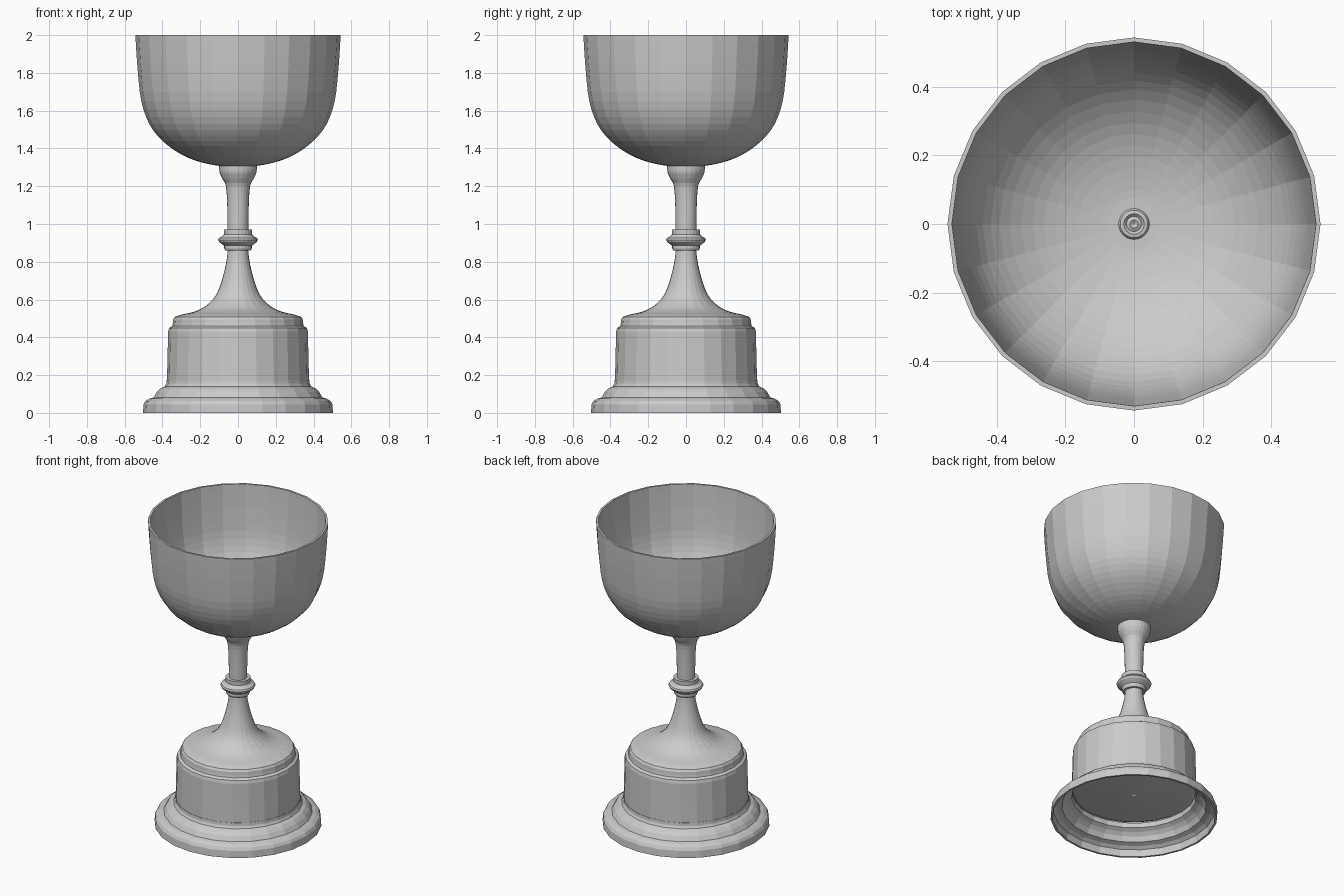
import bpy, bmesh
from math import sin, cos, pi

SIDES = 24


def smooth_path(pts, steps=3):
    """Catmull-Rom resampling of a (radius, z) profile."""
    out = []
    for i in range(len(pts) - 1):
        p0, p1, p2, p3 = pts[max(i - 1, 0)], pts[i], pts[i + 1], pts[min(i + 2, len(pts) - 1)]
        for s in range(steps):
            t = s / steps
            out.append(tuple(
                0.5 * (2 * b + (c - a) * t + (2 * a - 5 * b + 4 * c - d) * t * t
                       + (3 * b - a - 3 * c + d) * t ** 3)
                for a, b, c, d in zip(p0, p1, p2, p3)))
    return out + [pts[-1]]


def lathe(name, profile):
    """Spin a (radius, z) profile, listed with the surface on its right, about z."""
    bm = bmesh.new()
    rings = []
    for r, z in profile:
        if r < 1e-5:
            rings.append([bm.verts.new((0, 0, z))] * SIDES)
        else:
            rings.append([bm.verts.new((r * cos(2 * pi * k / SIDES), r * sin(2 * pi * k / SIDES), z))
                          for k in range(SIDES)])
    for a, b in zip(rings, rings[1:]):
        for k in range(SIDES):
            n = (k + 1) % SIDES
            quad = list(dict.fromkeys((a[k], a[n], b[n], b[k])))
            if len(quad) > 2:
                bm.faces.new(quad)
    mesh = bpy.data.meshes.new(name)
    bm.to_mesh(mesh)
    bm.free()
    obj = bpy.data.objects.new(name, mesh)
    bpy.context.collection.objects.link(obj)
    return obj


# Flared foot: thin moulded skirt, hollow underneath
foot = [(0.37, 0.165), (0.375, 0.135), (0.40, 0.12), (0.42, 0.10), (0.435, 0.07), (0.465, 0.06),
        (0.485, 0.045), (0.49, 0.0), (0.503, 0.0), (0.50, 0.045), (0.49, 0.063), (0.47, 0.075),
        (0.447, 0.082), (0.43, 0.11), (0.41, 0.13), (0.388, 0.14), (0.38, 0.155), (0.378, 0.175),
        (0.36, 0.175)]
lathe("foot", foot)

# Plinth drum with slightly domed underside and stepped shoulder
lathe("plinth", [(0, 0.13), (0.015, 0.14), (0.12, 0.145), (0.25, 0.155), (0.355, 0.165), (0.376, 0.175),
                 (0.373, 0.30), (0.370, 0.43), (0.365, 0.45), (0.348, 0.46), (0.345, 0.475),
                 (0.343, 0.495), (0.335, 0.508)])

# Swept neck rising from the plinth
lathe("lower_stem", smooth_path([(0.335, 0.508), (0.30, 0.52), (0.235, 0.535), (0.18, 0.56),
                                 (0.13, 0.605), (0.10, 0.66), (0.075, 0.74), (0.06, 0.81),
                                 (0.053, 0.87)]))

# Collar ring
lathe("collar", [(0, 0.86), (0.068, 0.86), (0.073, 0.87), (0.073, 0.885), (0.087, 0.895),
                 (0.10, 0.905), (0.105, 0.916), (0.10, 0.926), (0.083, 0.935), (0.075, 0.945),
                 (0.075, 0.97), (0, 0.97)])

# Upper stem flaring into the cup
lathe("upper_stem", smooth_path([(0.055, 0.96), (0.057, 1.1), (0.064, 1.2), (0.083, 1.24),
                                 (0.098, 1.275), (0.10, 1.31)]))

# Bowl: outer wall, rim, inner wall and a small boss in the bottom
outer = smooth_path([(0, 1.303), (0.1, 1.308), (0.2, 1.328), (0.3, 1.368), (0.4, 1.44), (0.47, 1.53),
                     (0.512, 1.65), (0.53, 1.8), (0.54, 1.94), (0.543, 2.0)])
inner = smooth_path([(0.53, 2.0), (0.527, 1.94), (0.517, 1.8), (0.499, 1.655), (0.46, 1.54),
                     (0.392, 1.453), (0.295, 1.383), (0.197, 1.343), (0.1, 1.323), (0.045, 1.32)])
boss = [(0.04, 1.328), (0.03, 1.33), (0.022, 1.322), (0.012, 1.328), (0, 1.32)]
lathe("bowl", outer + inner + boss)
